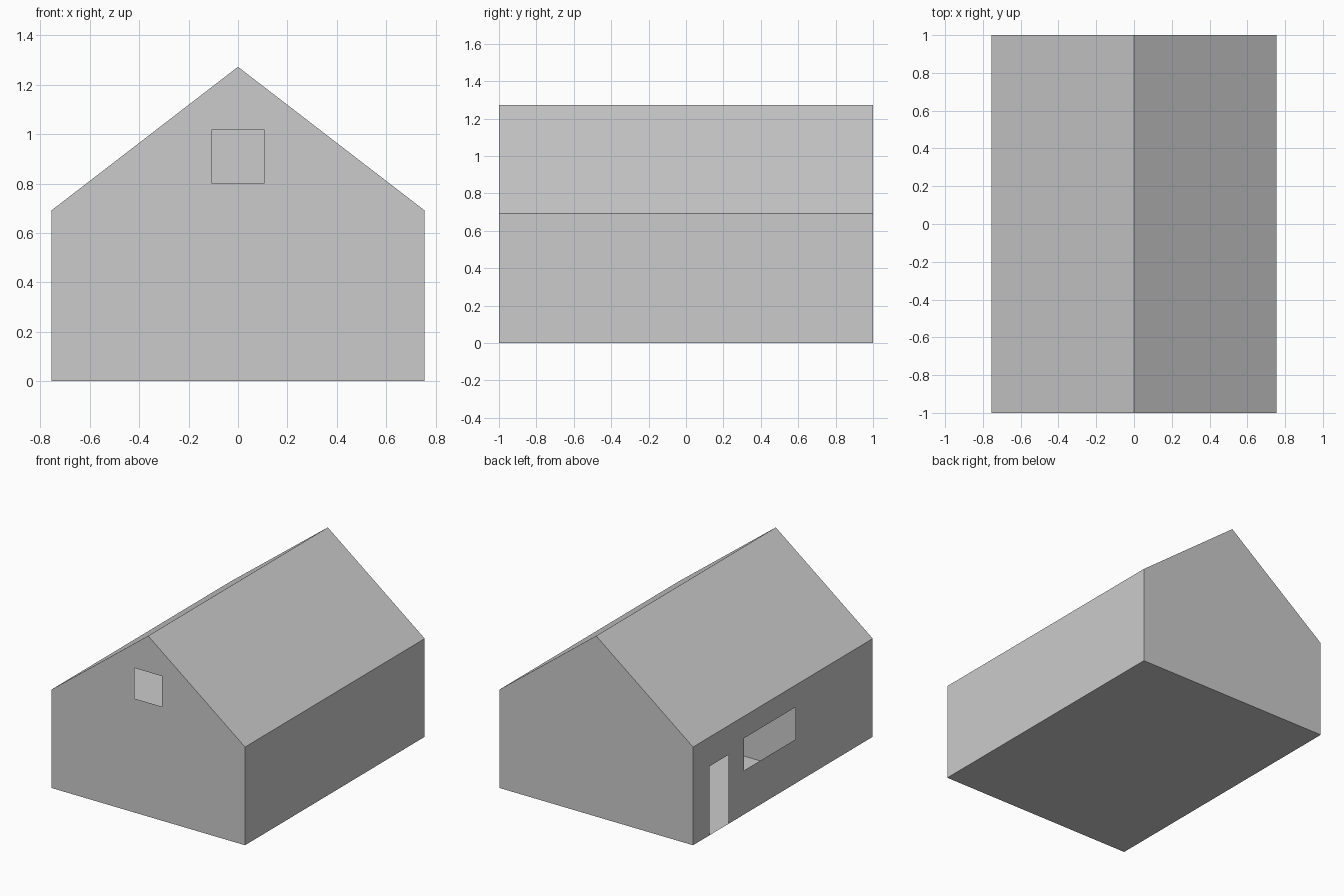
import bpy, bmesh
from mathutils import Vector

if "Cube" in bpy.data.objects:
    bpy.data.objects.remove(bpy.data.objects["Cube"])

W, L = 0.755, 1.0               # half width, half length
EAVE, RIDGE = 0.692, 1.273
ROOM_Y = -0.29                  # inner cross wall


def rect(a0, b0, a1, b1):
    return [(a0, b0), (a1, b0), (a1, b1), (a0, b1)]


def sheet(name, loops, place, normal):
    """Thin flat panel: first loop is the outline, further loops are openings."""
    bm = bmesh.new()
    edges = []
    for loop in loops:
        vs = [bm.verts.new(place(a, b)) for a, b in loop]
        edges += [bm.edges.new((vs[i - 1], vs[i])) for i in range(len(vs))]
    n = Vector(normal).normalized()
    bmesh.ops.triangle_fill(bm, edges=edges, use_beauty=True, normal=n)
    bm.normal_update()
    wrong = [f for f in bm.faces if f.normal.dot(n) < 0]
    if wrong:
        bmesh.ops.reverse_faces(bm, faces=wrong)
    mesh = bpy.data.meshes.new(name)
    bm.to_mesh(mesh)
    bm.free()
    obj = bpy.data.objects.new(name, mesh)
    bpy.context.collection.objects.link(obj)
    return obj


# Gable ends, the front one with a small attic window
gable = [(-W, 0), (W, 0), (W, EAVE), (0, RIDGE), (-W, EAVE)]
attic_window = rect(-0.107, 0.803, 0.107, 1.018)
sheet("front_gable", [gable, attic_window], lambda a, b: (a, -L, b), (0, -1, 0))
sheet("back_gable", [gable], lambda a, b: (a, L, b), (0, 1, 0))

# Long walls, the left one with a doorway cut to the ground and a window
sheet("right_wall", [rect(-L, 0, L, EAVE)], lambda a, b: (W, a, b), (1, 0, 0))
door_wall = [(-L, 0), (0.605, 0), (0.605, 0.486), (0.815, 0.486),
             (0.815, 0), (L, 0), (L, EAVE), (-L, EAVE)]
side_window = rect(-0.14, 0.31, 0.43, 0.537)
sheet("left_wall", [door_wall, side_window], lambda a, b: (-W, a, b), (-1, 0, 0))

# Roof slopes
for side, name in ((-1, "left_roof"), (1, "right_roof")):
    sheet(name, [rect(0, -L, 1, L)],
          lambda a, b: (side * W * a, b, RIDGE + (EAVE - RIDGE) * a),
          (side * (RIDGE - EAVE), 0, W))

# Ground floor and attic floor
sheet("ground_floor", [rect(-W, -L, W, L)], lambda a, b: (a, b, 0), (0, 0, -1))
sheet("attic_floor", [rect(-W, -L, W, L)], lambda a, b: (a, b, EAVE), (0, 0, 1))

# Inner cross wall seen through the side window
sheet("inner_wall", [rect(-W, 0, W, EAVE)], lambda a, b: (a, ROOM_Y, b), (0, 1, 0))
